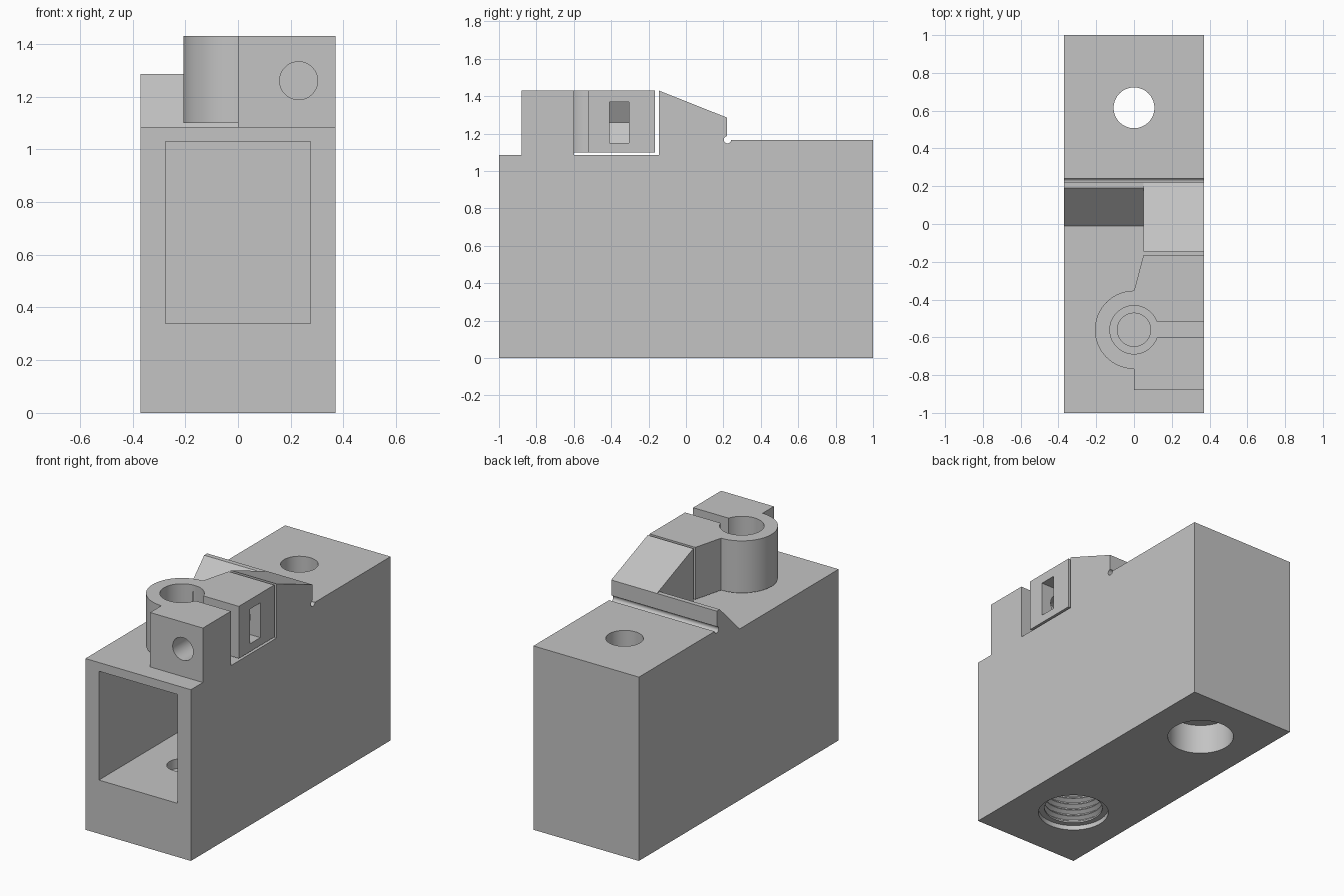
import bpy, bmesh, math
from mathutils import Vector

cube = bpy.data.objects.get("Cube")
if cube:
    bpy.data.objects.remove(cube, do_unlink=True)

grey = bpy.data.materials.new("plain_grey")
grey.use_nodes = True
grey.diffuse_color = (0.55, 0.55, 0.55, 1)
grey.node_tree.nodes["Principled BSDF"].inputs["Base Color"].default_value = grey.diffuse_color


def prism(name, axis, points, lo, hi):
    """Extrude a 2D outline along an axis; points are the other two axes in order."""
    place = {"x": lambda a, b, t: (t, a, b),
             "y": lambda a, b, t: (a, t, b),
             "z": lambda a, b, t: (a, b, t)}[axis]
    bm = bmesh.new()
    face = bm.faces.new([bm.verts.new(place(a, b, lo)) for a, b in points])
    ext = bmesh.ops.extrude_face_region(bm, geom=[face])
    verts = [v for v in ext["geom"] if isinstance(v, bmesh.types.BMVert)]
    bmesh.ops.translate(bm, verts=verts, vec=Vector(place(0, 0, hi - lo)))
    return finish(name, bm)


def finish(name, bm):
    bmesh.ops.recalc_face_normals(bm, faces=bm.faces)
    mesh = bpy.data.meshes.new(name)
    bm.to_mesh(mesh)
    bm.free()
    mesh.materials.append(grey)
    ob = bpy.data.objects.new(name, mesh)
    bpy.context.collection.objects.link(ob)
    return ob


def rect(a0, a1, b0, b1):
    return [(a0, b0), (a1, b0), (a1, b1), (a0, b1)]


def circle(a, b, r, n=64):
    return [(a + r * math.cos(math.tau * i / n), b + r * math.sin(math.tau * i / n))
            for i in range(n)]


def lathe(name, x, y, profile, n=64):
    """Solid of revolution about a vertical axis from (radius, height) pairs."""
    bm = bmesh.new()
    rings = [[bm.verts.new((px, py, z)) for px, py in circle(x, y, r, n)] for r, z in profile]
    for low, high in zip(rings, rings[1:]):
        for i in range(n):
            j = (i + 1) % n
            bm.faces.new((low[i], low[j], high[j], high[i]))
    bm.faces.new(rings[0])
    bm.faces.new(rings[-1])
    return finish(name, bm)


def combine(target, tool, operation):
    mod = target.modifiers.new("combine", "BOOLEAN")
    mod.object, mod.operation, mod.solver = tool, operation, "EXACT"
    bpy.ops.object.select_all(action="DESELECT")
    bpy.context.view_layer.objects.active = target
    target.select_set(True)
    bpy.ops.object.modifier_apply(modifier=mod.name)
    bpy.data.objects.remove(tool, do_unlink=True)


W = 0.37          # half width of the block
TOP = 1.43        # top of the clamp
DECK = 1.085      # front deck height
GAP = 1.10        # underside of the floating clamp ring
CY = -0.56        # clamp axis

# Main block with raised lip
block = prism("slide_block", "x", [
    (-1, 0), (1, 0), (1, 1.165), (0.22, 1.165), (0.22, 1.285),
    (0.19, 1.285), (-0.01, DECK), (-1, DECK)], -W, W)

# Sloped stop behind the clamp
combine(block, prism("sloped_stop", "x", [
    (-0.145, 1.05), (0.22, 1.05), (0.22, 1.285), (-0.145, TOP)], 0.05, W), "UNION")

# Split clamp: ring, fixed front arm and floating rear arm
clamp = prism("clamp", "z", circle(0, CY, 0.207), GAP, TOP)
combine(clamp, prism("rear_arm", "z", [
    (0, CY), (W, CY), (W, -0.165), (0.05, -0.165), (0, -0.355)], GAP, TOP), "UNION")
combine(clamp, prism("front_arm", "z", rect(0, W, -0.88, -0.6), 1.05, TOP), "UNION")
clamp_cuts = [
    prism("clamp_slot", "z", rect(0, 0.5, -0.6, -0.52), 1.09, 1.5),
    prism("clamp_bore", "z", circle(0, CY, 0.128), 1.0, 1.5),
    prism("screw_hole", "y", circle(0.23, 1.26, 0.072), -0.95, -0.23),
    prism("nut_trap", "y", [(0.45, 1.15), (0.45, 1.37), (0.167, 1.37),
                            (0.103, 1.26), (0.167, 1.15)], -0.41, -0.305),
]
for cut in clamp_cuts:
    combine(clamp, cut, "DIFFERENCE")
combine(block, clamp, "UNION")

# Threaded socket profile, one zigzag per turn
thread = [(0.207, -0.05), (0.207, 0.03), (0.172, 0.03)]
for i in range(5):
    z = 0.04 + i * 0.04
    thread += [(0.172, z), (0.195, z + 0.015), (0.195, z + 0.02), (0.172, z + 0.035)]

# Pocket, bores, sockets and relief groove
block_cuts = [
    prism("front_pocket", "y", rect(-0.275, 0.275, 0.34, 1.03), -1.1, 0.3),
    prism("guide_hole", "z", circle(0, CY, 0.088), 0.28, 1.09),
    prism("rear_hole", "z", circle(0, 0.615, 0.108), -0.1, 1.3),
    prism("rear_counterbore", "z", circle(0, 0.615, 0.195), -0.1, 0.19),
    lathe("threaded_socket", 0, CY, thread),
    prism("relief_groove", "x", circle(0.222, 1.167, 0.02, 24), -0.5, 0.5),
]
for cut in block_cuts:
    combine(block, cut, "DIFFERENCE")

bpy.ops.object.select_all(action="DESELECT")
block.select_set(True)
bpy.context.view_layer.objects.active = block
bpy.ops.object.shade_smooth_by_angle(angle=math.radians(25))
